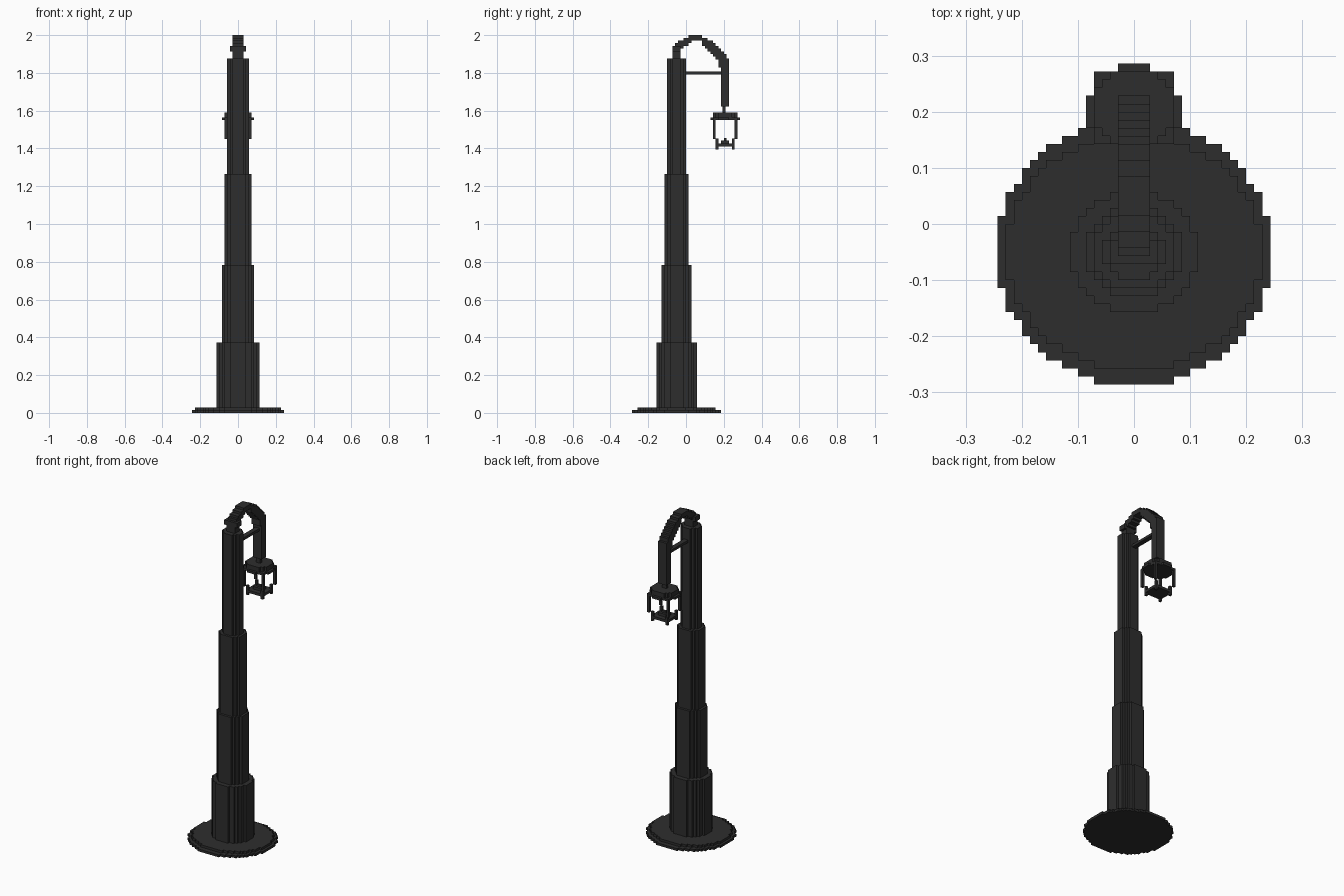
import bpy, bmesh, math
from mathutils import Vector

if "Cube" in bpy.data.objects:
    bpy.data.objects.remove(bpy.data.objects["Cube"])

U = 1 / 70          # size of one block; all numbers below are in blocks
POLE_Y = -3.5
LAMP_Y = 14.5

iron = bpy.data.materials.new("dark iron")
iron.diffuse_color = (0.027, 0.027, 0.027, 1)
iron.use_nodes = True
iron.node_tree.nodes["Principled BSDF"].inputs["Base Color"].default_value = iron.diffuse_color


def finish(name, bm):
    bmesh.ops.recalc_face_normals(bm, faces=bm.faces)
    mesh = bpy.data.meshes.new(name)
    bm.to_mesh(mesh)
    bm.free()
    mesh.materials.append(iron)
    ob = bpy.data.objects.new(name, mesh)
    bpy.context.collection.objects.link(ob)
    return ob


def outline(start, spans):
    """Stepped outline from one (low, high) span per block column."""
    low, high = [], []
    for i, (a, b) in enumerate(spans):
        for s in (start + i, start + i + 1):
            low.append((s, a))
            high.append((s, b))
    pts = []
    for p in low + high[::-1]:
        # drop points in the middle of a straight run
        if len(pts) > 1 and (pts[-2][1] == pts[-1][1] == p[1]):
            pts.pop()
        if not pts or pts[-1] != p:
            pts.append(p)
    return pts


def prism(name, points, direction):
    bm = bmesh.new()
    face = bm.faces.new([bm.verts.new(Vector(p) * U) for p in points])
    ext = bmesh.ops.extrude_face_region(bm, geom=[face])["geom"]
    verts = [v for v in ext if isinstance(v, bmesh.types.BMVert)]
    bmesh.ops.translate(bm, verts=verts, vec=Vector(direction) * U)
    return finish(name, bm)


def disc(name, cy, half_x, half_y, z0, z1):
    """Blocky round slab; half_y is a whole number plus one half."""
    a, b = half_x + 0.1, half_y + 0.1
    n = int(half_y)
    spans = []
    for dy in range(-n, n + 1):
        w = math.floor(a * math.sqrt(max(0, 1 - (dy / b) ** 2)) + 0.5)
        spans.append((-w, w))
    pts = [(x, y, z0) for y, x in outline(cy - half_y, spans)]
    return prism(name, pts, (0, 0, z1 - z0))


def boxes(name, items):
    """Several boxes (x0, x1, y0, y1, z0, z1) in one object."""
    bm = bmesh.new()
    for x0, x1, y0, y1, z0, z1 in items:
        vs = bmesh.ops.create_cube(bm, size=1)["verts"]
        for v in vs:
            v.co = Vector((x1 if v.co.x > 0 else x0,
                           y1 if v.co.y > 0 else y0,
                           z1 if v.co.z > 0 else z0)) * U
    return finish(name, bm)


# Base plate and stepped pole
disc("base_plate", POLE_Y, 17, 16.5, 0, 1)
disc("base_step", POLE_Y, 16, 14.5, 1, 2)
disc("pole_foot", POLE_Y, 8, 7.5, 2, 26)
disc("pole_lower", POLE_Y, 6, 5.5, 26, 54.8)
disc("pole_middle", POLE_Y, 5, 4.5, 54.8, 88.5)
disc("pole_upper", POLE_Y, 4, 3.5, 88.5, 131.4)

# Curved arm, given as bottom and top of each block column
arch = [(131, 135), (131, 137), (131, 138), (135, 138), (136, 139), (136, 139),
        (137, 140), (138, 140), (138, 140), (138, 140), (138, 140), (136, 139),
        (135, 139), (134, 138), (133, 138), (132, 137), (131, 136), (128, 135),
        (113.5, 134), (113.5, 133), (113.5, 131.4)]
prism("curved_arm", [(-2, y, z) for y, z in outline(-5, arch)], (4, 0, 0))
boxes("arm_collar", [(-3, 3, -5, -2, 134, 136)])
boxes("brace_bar", [(-1, 1, -1, 13.5, 125.4, 126.5)])

# Lantern roof
boxes("lantern_link", [(-1, 1, 13.5, 14.7, 111, 114)])
disc("lantern_cap", LAMP_Y, 5, 4.5, 109.5, 111.4)
boxes("lantern_brim", [(-6, 6, 12, 16, 108.5, 109.5),
                       (-5, 5, 10, 19, 108.5, 109.5),
                       (-2, 2, 9, 20, 108.5, 109.5)])

# Lantern corner posts, wide above and stepped in below
upper, lower = [], []
for x in (-5, 4):
    for y in (10, 18):
        upper.append((x, x + 1, y, y + 1, 101.5, 109))
for x in (-4, 3):
    for y in (11, 17):
        lower.append((x, x + 1, y, y + 1, 97.7, 101.7))
boxes("lantern_upper_posts", upper)
boxes("lantern_lower_posts", lower)

# Lantern floor with a small peak
boxes("lantern_floor", [(-4, 4, 11, 18, 98.8, 99.9),
                        (-2, 2, 13, 16, 99.9, 101),
                        (-1, 1, 14, 15, 101, 101.8)])
